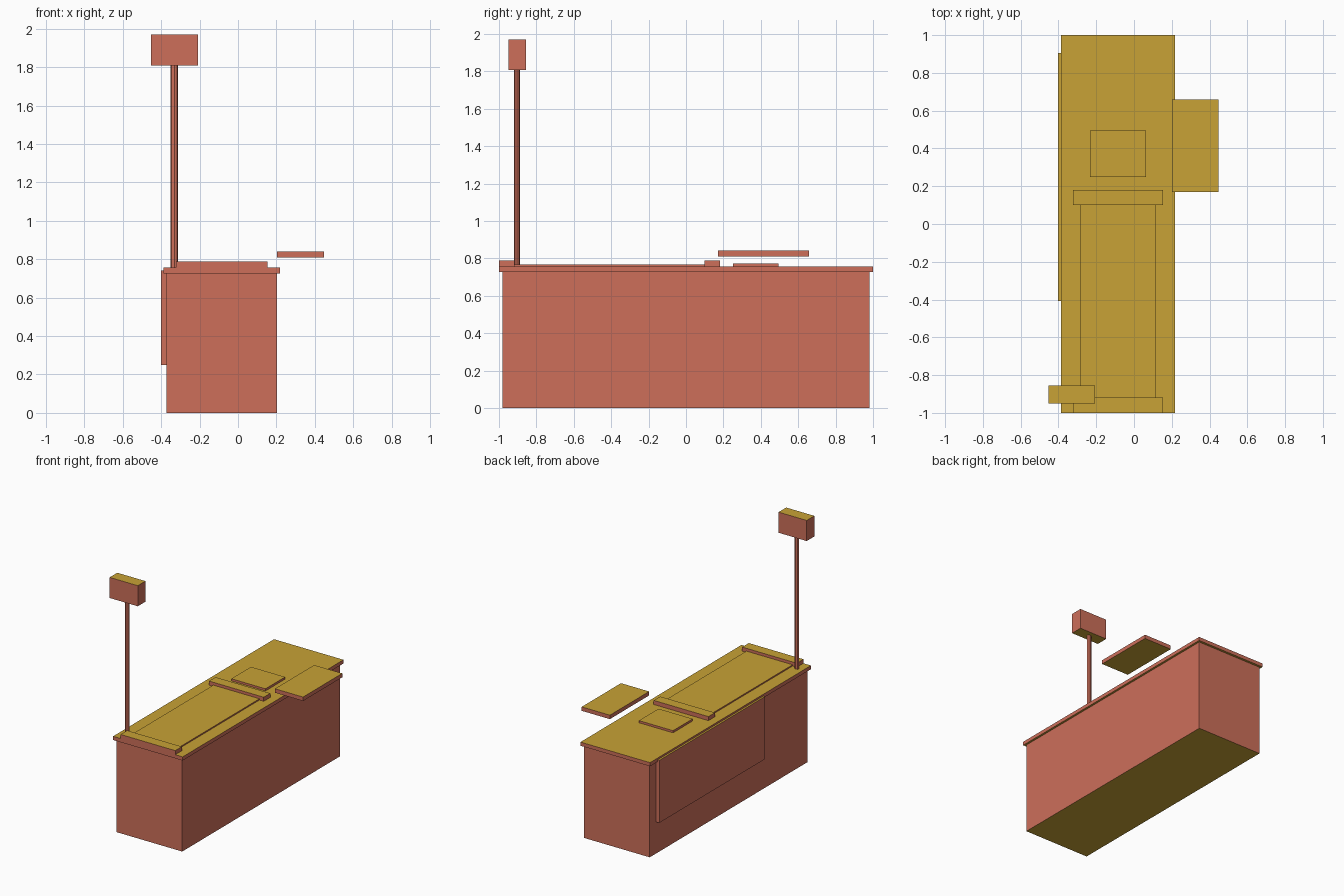
import bpy, bmesh, math

if "Cube" in bpy.data.objects:
    bpy.data.objects.remove(bpy.data.objects["Cube"])

def material(name, rgb):
    m = bpy.data.materials.new(name)
    lin = [((c / 255 + 0.055) / 1.055) ** 2.4 for c in rgb]
    m.diffuse_color = (*lin, 1)
    m.use_nodes = True
    m.node_tree.nodes["Principled BSDF"].inputs["Base Color"].default_value = m.diffuse_color
    return m

side_red = material("terracotta sides", (205, 111, 90))
top_ochre = material("ochre tops", (200, 162, 54))

def finish(name, bm):
    # horizontal faces ochre, upright faces terracotta
    bm.normal_update()
    for f in bm.faces:
        f.material_index = 1 if abs(f.normal.z) > 0.5 else 0
    me = bpy.data.meshes.new(name)
    bm.to_mesh(me)
    bm.free()
    me.materials.append(side_red)
    me.materials.append(top_ochre)
    ob = bpy.data.objects.new(name, me)
    bpy.context.collection.objects.link(ob)
    return ob

def place(bm, x, y, z):
    for v in bm.verts:
        for i, (a, b) in enumerate((x, y, z)):
            v.co[i] = (a + b) / 2 + v.co[i] * (b - a)

def box(name, x, y, z):
    bm = bmesh.new()
    bmesh.ops.create_cube(bm, size=1)
    place(bm, x, y, z)
    return finish(name, bm)

# counter
box("cabinet", (-0.372, 0.202), (-0.982, 0.982), (0, 0.727))
box("countertop", (-0.387, 0.218), (-1, 1), (0.727, 0.756))
box("side_panel", (-0.402, -0.37), (-0.408, 0.906), (0.25, 0.742))

# conveyor and its end bars
box("conveyor_belt", (-0.285, 0.117), (-0.96, 0.14), (0.75, 0.766))
for name, y in (("front_bar", (-1, -0.918)), ("rear_bar", (0.1, 0.181))):
    box(name, (-0.322, 0.154), y, (0.75, 0.788))

# scanner plate and raised shelf
box("scanner_plate", (-0.233, 0.064), (0.25, 0.494), (0.75, 0.773))
box("side_shelf", (0.202, 0.447), (0.17, 0.658), (0.81, 0.841))

# lane light on a pole
bm = bmesh.new()
bmesh.ops.create_cone(bm, cap_ends=True, segments=8, radius1=0.5, radius2=0.5, depth=1)
place(bm, (-0.351, -0.312), (-0.919, -0.888), (0.75, 1.82))
finish("light_pole", bm)
box("lane_light", (-0.452, -0.207), (-0.95, -0.855), (1.808, 1.97))
